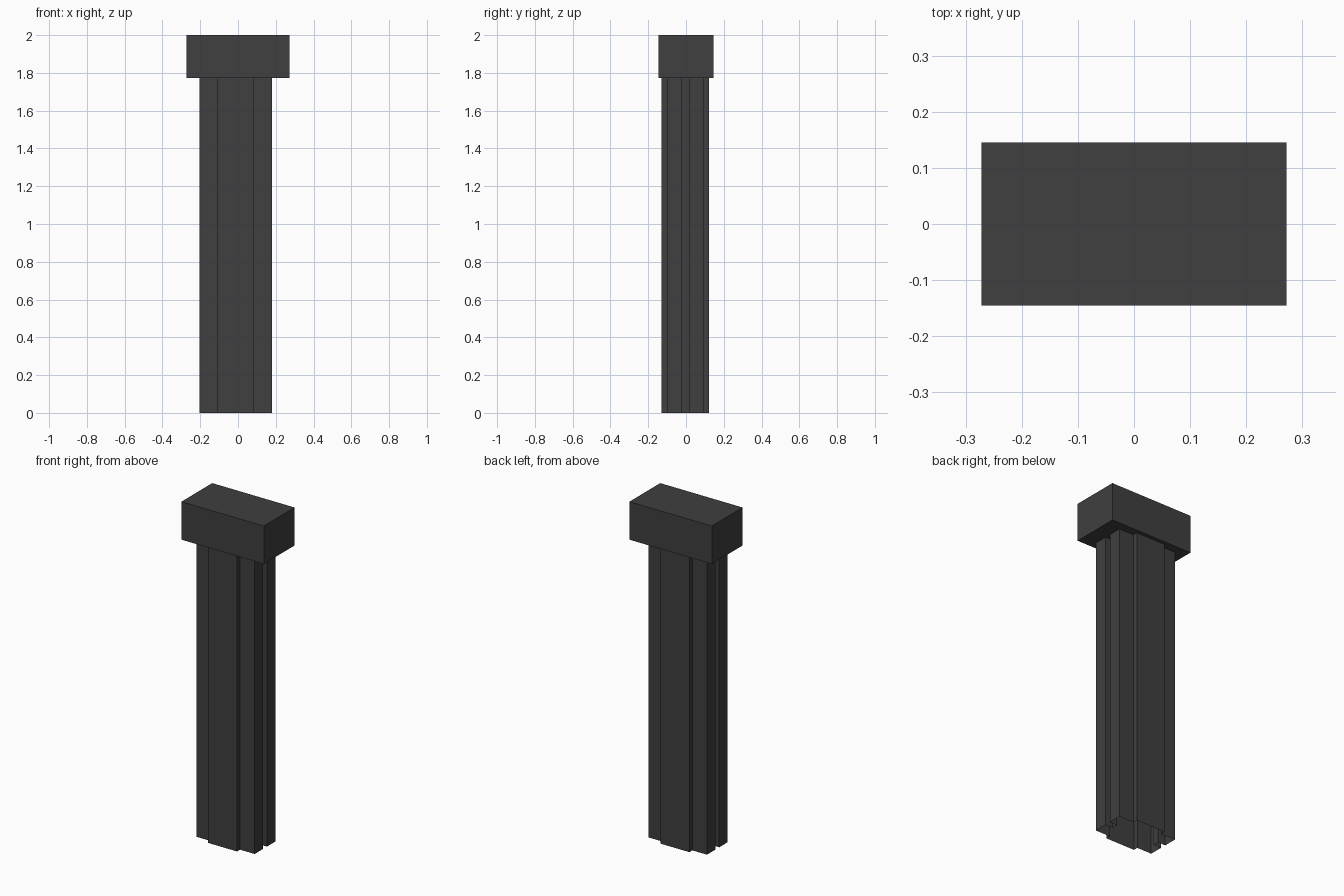
import bpy, bmesh

if "Cube" in bpy.data.objects:
    bpy.data.objects.remove(bpy.data.objects["Cube"])

dark = bpy.data.materials.new("dark_grey")
dark.diffuse_color = (0.05, 0.05, 0.05, 1)
dark.use_nodes = True
dark.node_tree.nodes["Principled BSDF"].inputs["Base Color"].default_value = dark.diffuse_color


def add_object(name, bm):
    bmesh.ops.recalc_face_normals(bm, faces=bm.faces)
    mesh = bpy.data.meshes.new(name)
    bm.to_mesh(mesh)
    bm.free()
    mesh.materials.append(dark)
    obj = bpy.data.objects.new(name, mesh)
    bpy.context.collection.objects.link(obj)
    return obj


SHAFT_TOP = 1.773

# Capital: plain block on top
bm = bmesh.new()
bmesh.ops.create_cube(bm, size=1)
bmesh.ops.scale(bm, vec=(0.544, 0.29, 2 - SHAFT_TOP), verts=bm.verts)
bmesh.ops.translate(bm, vec=(0, 0, (2 + SHAFT_TOP) / 2), verts=bm.verts)
add_object("capital_block", bm)

# Shaft: raised front and back plates, a groove down each side, open ends
cx, cy = -0.012, -0.003
quarter = [(0.143, 0.018), (0.193, 0.018), (0.193, 0.098),
           (0.096, 0.098), (0.096, 0.126)]
half = quarter + [(-x, y) for x, y in reversed(quarter)]
profile = half + [(-x, -y) for x, y in half]

bm = bmesh.new()
verts = [bm.verts.new((cx + x, cy + y, 0)) for x, y in profile]
edges = [bm.edges.new((verts[i - 1], verts[i])) for i in range(len(verts))]
walls = bmesh.ops.extrude_edge_only(bm, edges=edges)["geom"]
top = [g for g in walls if isinstance(g, bmesh.types.BMVert)]
bmesh.ops.translate(bm, vec=(0, 0, SHAFT_TOP), verts=top)
add_object("column_shaft", bm)
